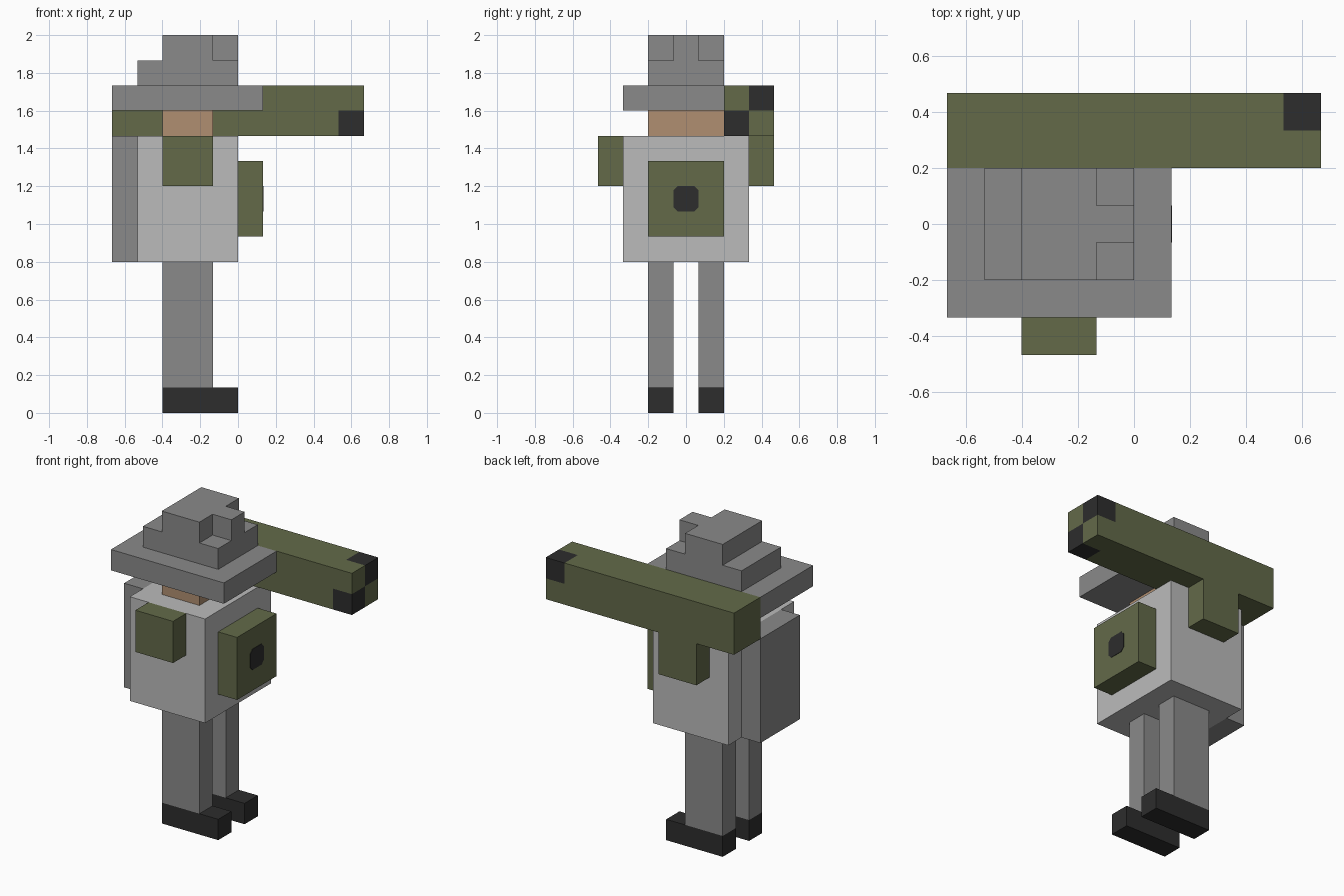
import bpy, bmesh
from mathutils import Vector

cube = bpy.data.objects.get("Cube")
if cube:
    bpy.data.objects.remove(cube, do_unlink=True)

U = 2 / 15                          # one block of the grid
ORIGIN = Vector((-5 * U, -3.5 * U, 0))


def material(name, hex_code):
    rgb = [int(hex_code[i:i + 2], 16) / 255 for i in (0, 2, 4)]
    lin = [c / 12.92 if c <= 0.04045 else ((c + 0.055) / 1.055) ** 2.4 for c in rgb]
    m = bpy.data.materials.new(name)
    m.use_nodes = True
    m.diffuse_color = (*lin, 1)
    bsdf = m.node_tree.nodes["Principled BSDF"]
    bsdf.inputs["Base Color"].default_value = (*lin, 1)
    bsdf.inputs["Roughness"].default_value = 0.8
    return m


GREY = material("mid grey", "8A8A8A")
LIGHT = material("light grey", "BBBBBB")
OLIVE = material("olive green", "636A49")
BLACK = material("near black", "2D2D2D")
SKIN = material("skin", "B08F71")


def block_mesh(lo, hi):
    """Box between two grid corners."""
    lo, hi = Vector(lo), Vector(hi)
    bm = bmesh.new()
    bmesh.ops.create_cube(bm, size=1)
    for v in bm.verts:
        v.co = (lo + hi) / 2 + v.co * (hi - lo)
    return bm


def finish(name, bm, *mats):
    """Scale from grid blocks to model units and link the object."""
    for v in bm.verts:
        v.co = ORIGIN + v.co * U
    me = bpy.data.meshes.new(name)
    bm.to_mesh(me)
    bm.free()
    for m in mats:
        me.materials.append(m)
    ob = bpy.data.objects.new(name, me)
    bpy.context.collection.objects.link(ob)
    return ob


def block(name, mat, x, y, z):
    return finish(name, block_mesh((x[0], y[0], z[0]), (x[1], y[1], z[1])), mat)


# Legs and shoes
for side, y in (("right", 2), ("left", 4)):
    block(side + "_shoe", BLACK, (2, 5), (y, y + 1), (0, 1))
    block(side + "_leg", GREY, (2, 4), (y, y + 1), (1, 6))

# Torso, backpack, head and arms
block("torso", LIGHT, (1, 5), (1, 6), (6, 11))
block("backpack", GREY, (0, 1), (2, 5), (6, 11))
block("head", SKIN, (2, 4), (2, 5), (11, 12))
for side, y in (("right", 0), ("left", 6)):
    block(side + "_arm", OLIVE, (2, 4), (y, y + 1), (9, 11))

# Hat with a pinched front
block("hat_brim", GREY, (0, 6), (1, 5), (12, 13))
block("hat_crown", GREY, (1, 5), (2, 5), (13, 14))
block("hat_top", GREY, (2, 4), (2, 5), (14, 15))
block("hat_pinch", GREY, (4, 5), (3, 4), (14, 15))

# Chest box with a dark spot that has clipped corners
block("chest_box", OLIVE, (5, 6), (2, 5), (7, 10))
bm = block_mesh((5.99, 3, 8), (6.02, 4, 9))
edges = [e for e in bm.edges if abs((e.verts[0].co - e.verts[1].co).x) > 0.01]
bmesh.ops.bevel(bm, geom=edges, offset=0.16, segments=1, affect='EDGES')
finish("chest_box_spot", bm, BLACK)

# Shoulder tube, its muzzle split into a two by two check
bm = block_mesh((0, 5, 11), (10, 7, 13))
for co, no in (((9, 0, 0), (1, 0, 0)), ((0, 6, 0), (0, 1, 0)), ((0, 0, 12), (0, 0, 1))):
    geom = bm.verts[:] + bm.edges[:] + bm.faces[:]
    bmesh.ops.bisect_plane(bm, geom=geom, plane_co=co, plane_no=no)
for f in bm.faces:
    c = f.calc_center_median()
    f.material_index = int(c.x > 9 and (c.y < 6) == (c.z < 12))
finish("shoulder_tube", bm, OLIVE, BLACK)
